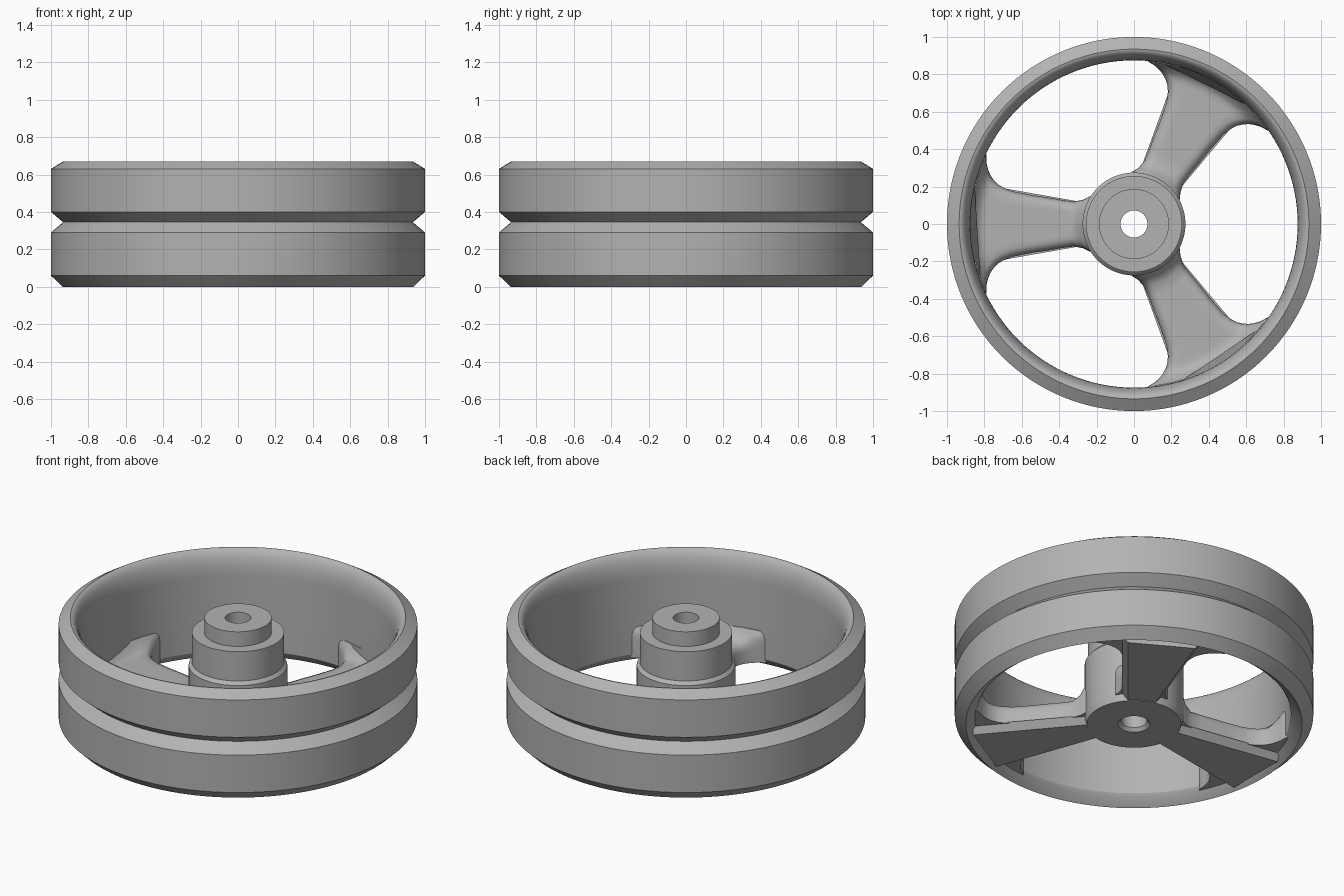
import bpy, bmesh, math

cube = bpy.data.objects.get("Cube")
if cube:
    bpy.data.objects.remove(cube)

metal = bpy.data.materials.new("plain grey")
metal.use_nodes = True
grey = (0.45, 0.45, 0.45, 1)
metal.diffuse_color = grey
metal.node_tree.nodes["Principled BSDF"].inputs["Base Color"].default_value = grey


def finish(name, bm, angle=30):
    bmesh.ops.recalc_face_normals(bm, faces=bm.faces)
    mesh = bpy.data.meshes.new(name)
    bm.to_mesh(mesh)
    bm.free()
    mesh.materials.append(metal)
    obj = bpy.data.objects.new(name, mesh)
    bpy.context.collection.objects.link(obj)
    bpy.ops.object.select_all(action='DESELECT')
    obj.select_set(True)
    bpy.context.view_layer.objects.active = obj
    bpy.ops.object.shade_smooth_by_angle(angle=math.radians(angle))
    return obj


def polar(bm, radius, angle, z):
    return bm.verts.new((radius * math.cos(angle), radius * math.sin(angle), z))


def bridge(bm, loops, closed=False):
    """Join neighbouring vertex rings with quads; each ring is cyclic."""
    pairs = list(zip(loops, loops[1:]))
    if closed:
        pairs.append((loops[-1], loops[0]))
    for a, b in pairs:
        n = len(a)
        for i in range(n):
            j = (i + 1) % n
            bm.faces.new((a[i], a[j], b[j], b[i]))


def lathe(name, profile, sides):
    bm = bmesh.new()
    loops = [[polar(bm, r, math.tau * k / sides, z) for r, z in profile]
             for k in range(sides)]
    bridge(bm, loops, closed=True)
    return finish(name, bm)


# Rim with V groove, outer chamfers and a rounded inner lip
lip = [(0.935 - 0.06 * math.sin(a), 0.52 + 0.15 * math.cos(a))
       for a in [math.radians(d) for d in range(0, 91, 10)]]
outer = [(0.888, 0.04), (0.938, 0), (1, 0.06), (1, 0.29), (0.935, 0.345),
         (1, 0.40), (1, 0.63)]
lathe("rim", outer + lip + [(0.875, 0.06)], 128)

# Stepped hub with a through bore
lathe("hub", [(0.072, 0.02), (0.09, 0), (0.263, 0), (0.275, 0.04),
              (0.275, 0.38), (0.257, 0.40), (0.257, 0.58), (0.187, 0.58),
              (0.187, 0.67), (0.072, 0.67)], 96)

# Spoke stations: radius and half angle, flaring into hub and rim
STATIONS = [(0.2, 0.7), (0.255, 0.62), (0.28, 0.55), (0.30, 0.449),
            (0.342, 0.359), (0.40, 0.325), (0.471, 0.302), (0.57, 0.275),
            (0.673, 0.263), (0.727, 0.272), (0.76, 0.285), (0.786, 0.304),
            (0.812, 0.329), (0.832, 0.356), (0.855, 0.395), (0.872, 0.438),
            (0.9, 0.46)]
# Half section of the rounded top: inset from the side and height
EDGE = [(0, 0.04), (0, 0.11), (0.005, 0.135), (0.018, 0.155), (0.042, 0.165)]


def make_spoke(name, direction):
    bm = bmesh.new()
    loops = []
    for r, half in STATIONS:
        # Fillets rise towards hub and rim
        rise = (0.08 * max(0, min(1, (0.34 - r) / 0.07)) ** 2
                + 0.07 * max(0, min(1, (r - 0.80) / 0.075)) ** 2)
        side = [(half - d / r, z + (rise if z > 0.1 else 0)) for d, z in EDGE]
        a, top = side[-1]
        crown = [(a * f / 4, top) for f in range(3, -4, -1)]
        base = [(-half * f / 4, 0.04) for f in range(3, -4, -1)]
        ring = side + crown + [(-t, z) for t, z in reversed(side)] + base
        loops.append([polar(bm, r, direction + t, z) for t, z in ring])
    bridge(bm, loops)
    for cap in (loops[0], loops[-1]):
        bm.faces.new(cap)
    return finish(name, bm, 35)


def make_wedge(name, direction):
    # Flat tapered foot under the spoke, with sloping flanks
    bm = bmesh.new()
    rings = []
    for z, grow in ((0.003, 0), (0.045, 0.035)):
        ring = []
        for r, w in ((0.24, 0.075), (0.905, 0.19)):
            for s in (1, -1):
                half = (w + grow) / r
                ring.append(polar(bm, r, direction + s * half, z))
        rings.append([ring[0], ring[1], ring[3], ring[2]])
    bridge(bm, rings)
    for cap in rings:
        bm.faces.new(cap)
    return finish(name, bm, 10)


for label, degrees in (("right", 180), ("back_left", 60), ("front_left", -60)):
    make_spoke(label + "_spoke", math.radians(degrees))
    make_wedge(label + "_spoke_foot", math.radians(degrees))
